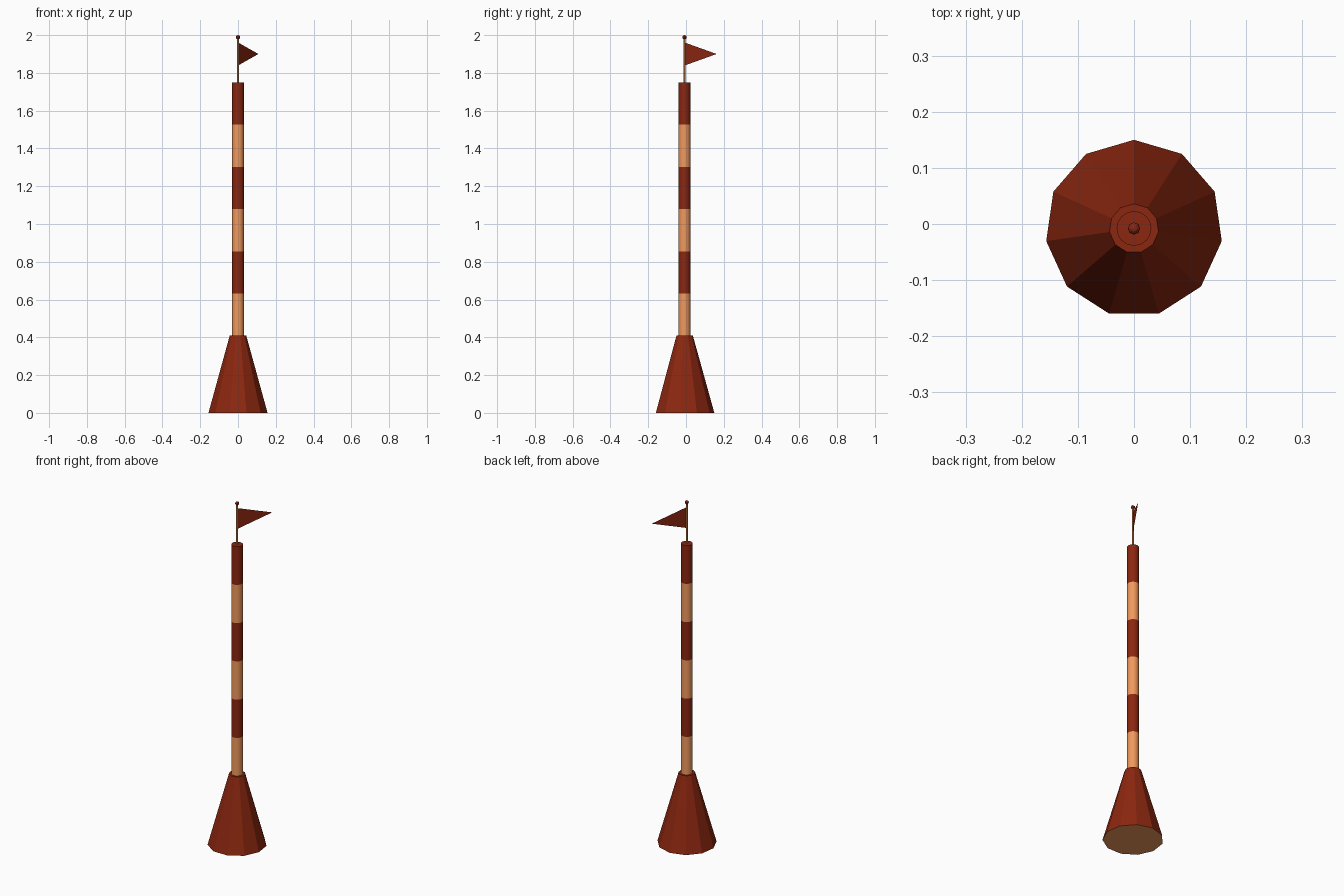
import bpy, bmesh, math

if "Cube" in bpy.data.objects:
    bpy.data.objects.remove(bpy.data.objects["Cube"])

CY = -0.008  # pole axis sits slightly forward so the whole model is centred


def material(name, rgb):
    m = bpy.data.materials.new(name)
    m.diffuse_color = (*rgb, 1)
    m.use_nodes = True
    m.node_tree.nodes["Principled BSDF"].inputs["Base Color"].default_value = m.diffuse_color
    return m


rust = material("rust", (0.26, 0.02, 0.005))
tan = material("tan", (0.88, 0.32, 0.11))


def tube(name, sides, r0, r1, z0, z1, mat, smooth=True):
    bpy.ops.mesh.primitive_cone_add(vertices=sides, radius1=r0, radius2=r1, depth=z1 - z0,
                                    location=(0, CY, (z0 + z1) / 2))
    ob = bpy.context.object
    ob.name = name
    ob.data.materials.append(mat)
    if smooth:
        bpy.ops.object.shade_smooth_by_angle(angle=math.radians(40))
    return ob


# faceted foot, with a tan underside
foot = tube("foot", 11, 0.158, 0.044, 0, 0.41, rust, False)
foot.data.materials.append(tan)
for p in foot.data.polygons:
    if p.normal.z < -0.9:
        p.material_index = 1

# striped pole
bands = 6
z0, z1 = 0.408, 1.75
step = (z1 - z0) / bands
for i in range(bands):
    tube(f"pole_band_{i + 1}", 16, 0.031, 0.031, z0 + i * step, z0 + (i + 1) * step,
         rust if i % 2 else tan)

# thin mast and finial
tube("mast", 8, 0.005, 0.005, 1.75, 1.985, tan)
bpy.ops.mesh.primitive_uv_sphere_add(segments=8, ring_count=6, radius=0.011, location=(0, CY, 1.989))
finial = bpy.context.object
finial.name = "finial"
finial.data.materials.append(rust)

# triangular pennant
me = bpy.data.meshes.new("pennant")
me.from_pydata([(0.002, CY + 0.003, 1.84), (0.108, 0.162, 1.90), (0.002, CY + 0.003, 1.96)],
               [], [(0, 1, 2)])
me.materials.append(rust)
pennant = bpy.data.objects.new("pennant", me)
bpy.context.collection.objects.link(pennant)
